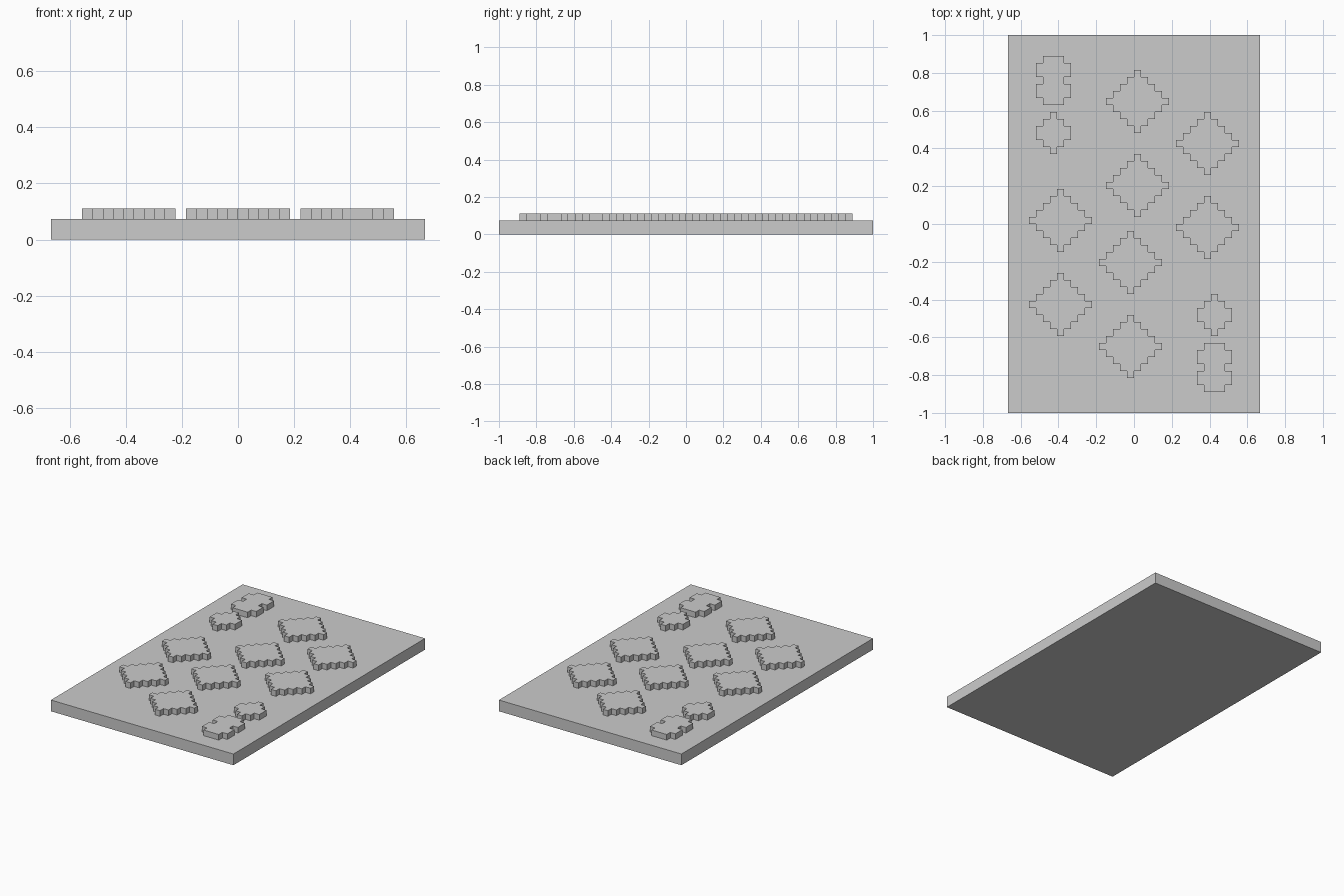
import bpy
import bmesh

cube = bpy.data.objects.get("Cube")
if cube:
    bpy.data.objects.remove(cube, do_unlink=True)

U = 1 / 27          # one grid cell
SLAB_TOP = 2 * U
RELIEF_TOP = 3 * U

# Single stone grey
grey = bpy.data.materials.new("plain_grey")
grey.use_nodes = True
colour = (0.6, 0.6, 0.6, 1)
grey.diffuse_color = colour
grey.node_tree.nodes["Principled BSDF"].inputs["Base Color"].default_value = colour


def prism(name, outline, z0, z1):
    """Extrude a counter-clockwise outline between two heights."""
    bm = bmesh.new()
    low = [bm.verts.new((x, y, z0)) for x, y in outline]
    high = [bm.verts.new((x, y, z1)) for x, y in outline]
    bm.faces.new(high)
    bm.faces.new(low[::-1])
    n = len(outline)
    for i in range(n):
        j = (i + 1) % n
        bm.faces.new((low[i], low[j], high[j], high[i]))
    mesh = bpy.data.meshes.new(name)
    bm.to_mesh(mesh)
    bm.free()
    mesh.materials.append(grey)
    obj = bpy.data.objects.new(name, mesh)
    bpy.context.collection.objects.link(obj)
    return obj


def stepped_block(name, cx, cy, widths):
    """Raised block whose rows, listed bottom to top, have the given widths."""
    bottom = cy - len(widths) / 2
    right = []
    for row, width in enumerate(widths):
        right += [(width / 2, bottom + row), (width / 2, bottom + row + 1)]
    left = [(-x, y) for x, y in reversed(right)]
    outline = [((cx + x) * U, y * U) for x, y in right + left]
    return prism(name, outline, SLAB_TOP, RELIEF_TOP)


# Base slab
w, d = 18 * U, 1
prism("slab", [(-w, -d), (w, -d), (w, d), (-w, d)], 0, SLAB_TOP)

# Row widths of each raised shape
LARGE = (1, 3, 5, 7, 9, 7, 5, 3, 1)
SMALL = (1, 3, 5, 5, 3, 1)
CORNER = (3, 5, 5, 3, 5, 5, 3)

PARTS = [
    ("diamond_back", 0.5, 17.5, LARGE),
    ("diamond_centre", 0.5, 5.5, LARGE),
    ("diamond_side_outer", 10.5, 11.5, LARGE),
    ("diamond_side_inner", 10.5, -0.5, LARGE),
    ("small_diamond", 11.5, -13, SMALL),
    ("corner_block", 11.5, -20.5, CORNER),
]

# Every shape repeats, turned half way round the middle
for name, x, y, widths in PARTS:
    stepped_block(name, x, y, widths)
    stepped_block(name + "_opposite", -x, -y, widths)
